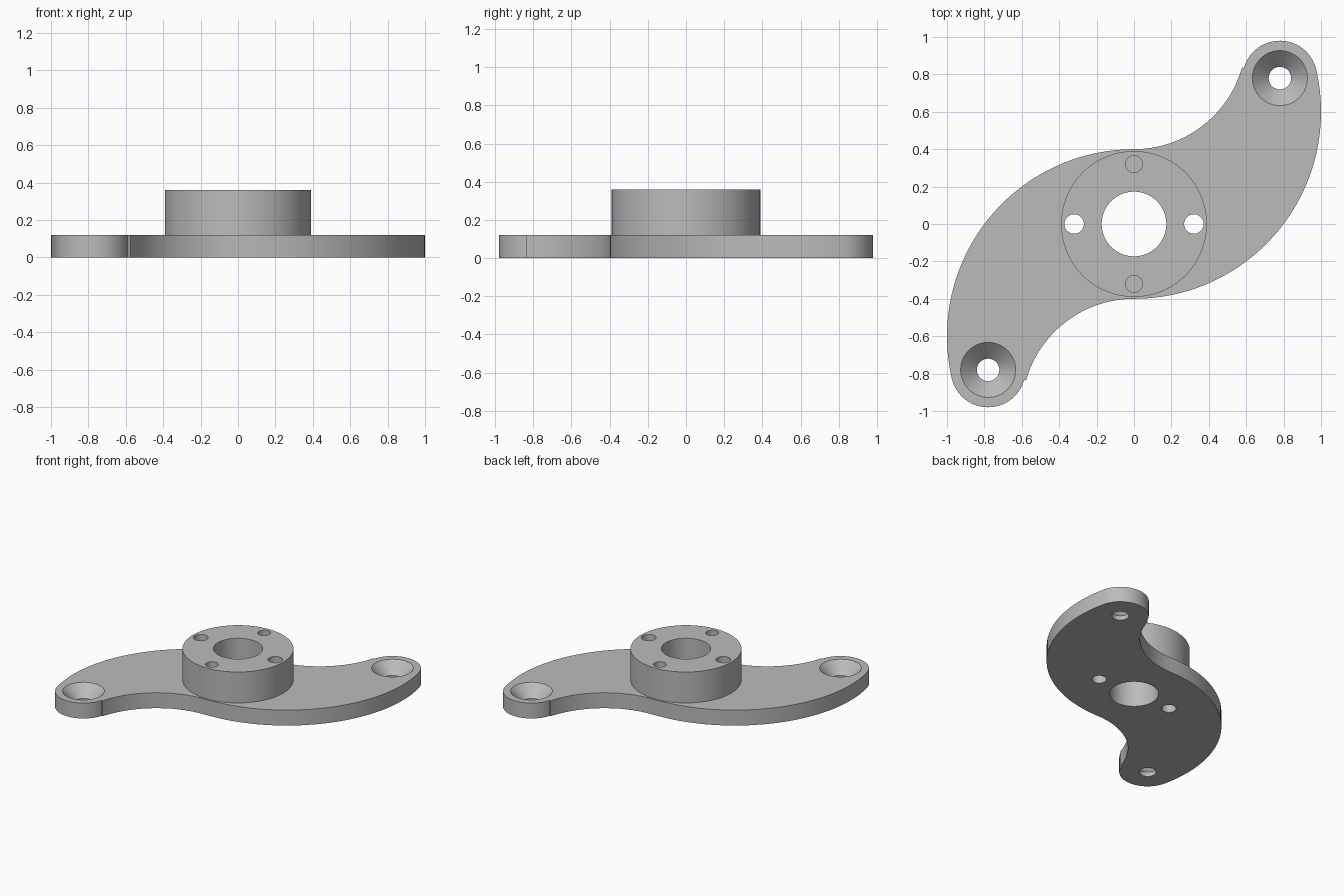
import bpy
import bmesh
from math import cos, sin, atan2, radians, pi
from mathutils import Vector

cube = bpy.data.objects.get("Cube")
if cube:
    bpy.data.objects.remove(cube, do_unlink=True)

PLATE_TOP = 0.12
HUB_TOP = 0.36
TIP = Vector((-0.78, -0.78))      # centre of one rounded arm end
OUTER = Vector((0, -0.6))         # centre of the wide outer sweep
INNER = Vector((0, -1.0))         # centre of the concave sweep

steel = bpy.data.materials.new("plain_grey_metal")
steel.use_nodes = True
GREY = (0.5, 0.5, 0.5, 1)
steel.diffuse_color = GREY
steel.node_tree.nodes["Principled BSDF"].inputs["Base Color"].default_value = GREY


def finish_mesh(name, bm):
    bmesh.ops.recalc_face_normals(bm, faces=bm.faces)
    mesh = bpy.data.meshes.new(name)
    bm.to_mesh(mesh)
    bm.free()
    mesh.materials.append(steel)
    obj = bpy.data.objects.new(name, mesh)
    bpy.context.collection.objects.link(obj)
    return obj


def arc(centre, radius, start, end, steps):
    angles = [start + (end - start) * i / steps for i in range(steps + 1)]
    return [centre + radius * Vector((cos(a), sin(a))) for a in angles]


def turned(name, profile, x=0, y=0, sides=72):
    """Closed solid of revolution from (radius, height) pairs."""
    bm = bmesh.new()
    rings = [[bm.verts.new((x + r * cos(2 * pi * i / sides),
                            y + r * sin(2 * pi * i / sides), z))
              for i in range(sides)] for r, z in profile]
    for low, high in zip(rings, rings[1:]):
        for i in range(sides):
            j = (i + 1) % sides
            bm.faces.new((low[i], low[j], high[j], high[i]))
    bm.faces.new(rings[0])
    bm.faces.new(rings[-1])
    return finish_mesh(name, bm)


def combine(target, tool, operation):
    """Apply a boolean and discard the tool."""
    tool.hide_render = True
    mod = target.modifiers.new(operation.lower(), 'BOOLEAN')
    mod.operation = operation
    mod.solver = 'EXACT'
    mod.object = tool
    bpy.context.view_layer.objects.active = target
    bpy.ops.object.modifier_apply(modifier=mod.name)
    bpy.data.objects.remove(tool, do_unlink=True)


# S-shaped plate: tangent arcs for one half, repeated by a half turn
out_dir = TIP - OUTER
in_dir = INNER - TIP
out_angle = atan2(out_dir.y, out_dir.x) % (2 * pi)
in_angle = atan2(in_dir.y, in_dir.x) % (2 * pi)
half = arc(OUTER, 1.0, pi / 2, out_angle, 36)
half += arc(TIP, 0.2, out_angle, in_angle, 24)[1:]
half += arc(INNER, 0.6, in_angle - pi, pi / 2, 24)[:-1]
outline = half + [-p for p in half]

bm = bmesh.new()
base = bm.faces.new([bm.verts.new((p.x, p.y, 0)) for p in outline])
top = bmesh.ops.extrude_face_region(bm, geom=[base])["geom"]
bmesh.ops.translate(bm, vec=(0, 0, PLATE_TOP),
                    verts=[v for v in top if isinstance(v, bmesh.types.BMVert)])
bracket = finish_mesh("hub_bracket", bm)

# Raised round hub with its central bore
combine(bracket, turned("hub", [(0.39, 0.06), (0.39, HUB_TOP)]), 'UNION')
combine(bracket, turned("bore", [(0.173, -0.1), (0.173, 0.5)]), 'DIFFERENCE')

for side in (-1, 1):
    # Through holes left and right, blind holes front and back
    combine(bracket, turned("through_hole", [(0.052, -0.1), (0.052, 0.5)],
                            x=0.32 * side, sides=48), 'DIFFERENCE')
    combine(bracket, turned("blind_hole", [(0.045, PLATE_TOP), (0.045, 0.5)],
                            y=0.32 * side, sides=48), 'DIFFERENCE')
    # Countersunk screw holes in the arm ends
    sink = [(0.06, -0.1), (0.06, 0.035), (0.147, PLATE_TOP), (0.147, 0.2)]
    combine(bracket, turned("countersink", sink, TIP.x * side, TIP.y * side),
            'DIFFERENCE')

# Smooth curved walls, crisp rims
bpy.ops.object.select_all(action='DESELECT')
bracket.select_set(True)
bpy.context.view_layer.objects.active = bracket
bpy.ops.object.shade_smooth_by_angle(angle=radians(25))
